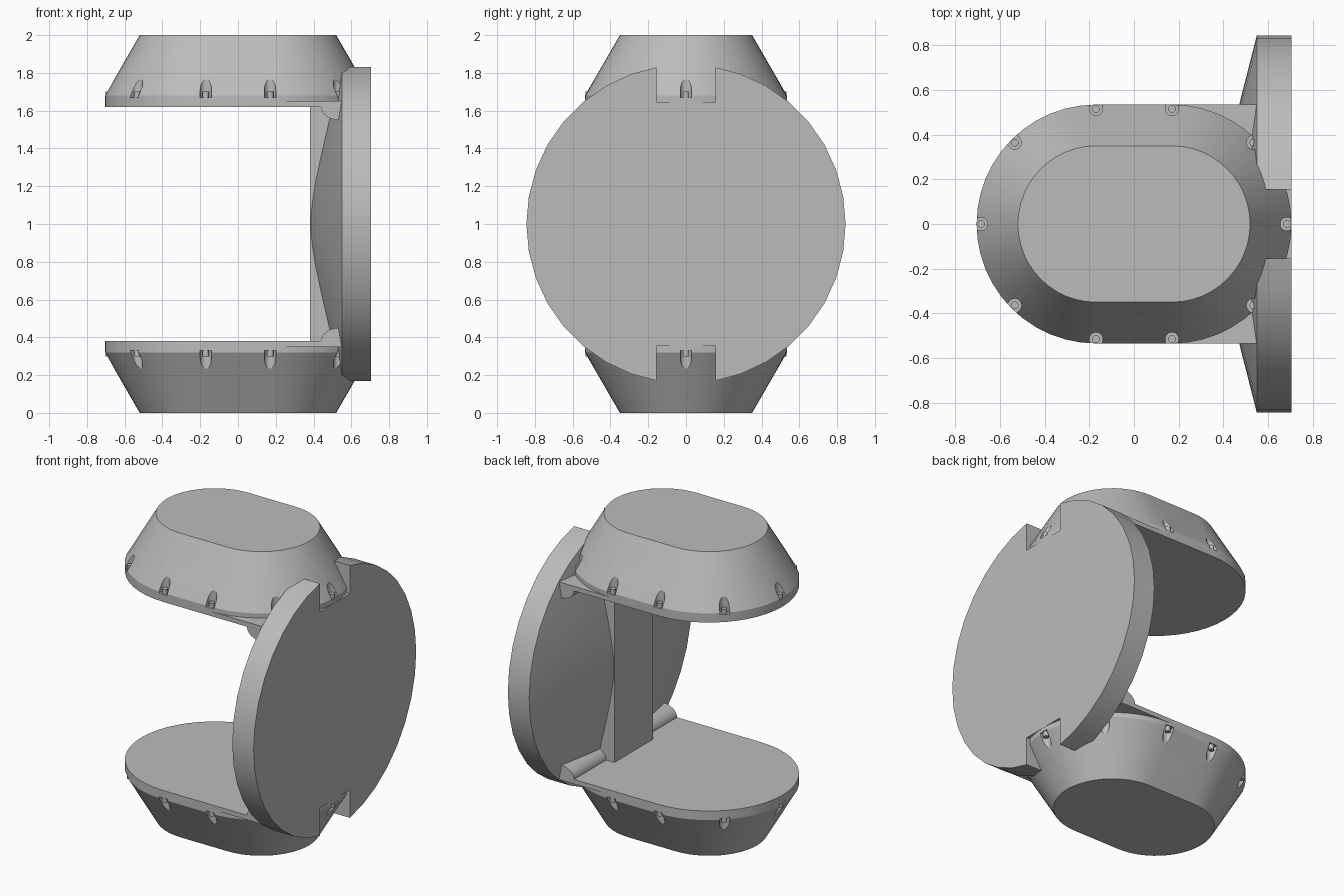
import bpy
import bmesh
from math import cos, sin, pi, radians
from mathutils import Matrix, Vector

if "Cube" in bpy.data.objects:
    bpy.data.objects.remove(bpy.data.objects["Cube"])

grey = bpy.data.materials.new("plain grey")
grey.use_nodes = True
grey.diffuse_color = (0.5, 0.5, 0.5, 1)
grey.node_tree.nodes["Principled BSDF"].inputs["Base Color"].default_value = (0.5, 0.5, 0.5, 1)

HALF = 0.17            # half of the straight side of each pod
MID = 1.0              # mirror height


def add_loft(bm, rings):
    """Skin a list of equal-length point rings and cap both ends."""
    loops = [[bm.verts.new(p) for p in ring] for ring in rings]
    n = len(loops[0])
    for a, b in zip(loops, loops[1:]):
        for i in range(n):
            bm.faces.new((a[i], a[(i + 1) % n], b[(i + 1) % n], b[i]))
    bm.faces.new(loops[0][::-1])
    bm.faces.new(loops[-1])


def add_box(bm, lo, hi):
    lo, hi = Vector(lo), Vector(hi)
    m = Matrix.Translation((lo + hi) / 2) @ Matrix.Diagonal((*(hi - lo), 1))
    bmesh.ops.create_cube(bm, size=1, matrix=m)


def flip(bm):
    """Reflect the mesh about mid height."""
    for v in bm.verts:
        v.co.z = 2 * MID - v.co.z


def make(name, bm, smooth=True):
    bmesh.ops.recalc_face_normals(bm, faces=bm.faces)
    me = bpy.data.meshes.new(name)
    bm.to_mesh(me)
    bm.free()
    me.materials.append(grey)
    ob = bpy.data.objects.new(name, me)
    bpy.context.collection.objects.link(ob)
    return ob


def activate(ob):
    bpy.ops.object.select_all(action='DESELECT')
    ob.select_set(True)
    bpy.context.view_layer.objects.active = ob


def cut(ob, cutter):
    activate(ob)
    mod = ob.modifiers.new("cut", 'BOOLEAN')
    mod.operation = 'DIFFERENCE'
    mod.solver = 'EXACT'
    mod.object = cutter
    bpy.ops.object.modifier_apply(modifier=mod.name)
    bpy.data.objects.remove(cutter)


def smooth(ob):
    activate(ob)
    bpy.ops.object.shade_smooth_by_angle(angle=radians(20))


def stadium(r, z, steps=24):
    pts = []
    for side in (1, -1):
        for i in range(steps + 1):
            a = pi * i / steps - pi / 2
            pts.append((side * (HALF + r * cos(a)), side * r * sin(a), z))
    return pts


def bolt_spots():
    """Bolt centre and outward angle, five around each rounded end."""
    for side in (0, pi):
        for k in range(-2, 3):
            a = k * pi / 4
            c = Vector((HALF + 0.515 * cos(a), 0.515 * sin(a), 0))
            yield Matrix.Rotation(side, 4, 'Z') @ Matrix.Translation(c) @ Matrix.Rotation(a, 4, 'Z')


def slot_ring(m, z, r=0.03):
    """U-shaped outline, round inside and open outwards."""
    arc = [(r * cos(a), r * sin(a)) for a in (pi / 2 + pi * i / 10 for i in range(11))]
    return [m @ Vector((x, y, z)) for x, y in arc + [(0.1, -r), (0.1, r)]]


for level in ("upper", "lower"):
    # Tapered pod with bolt pockets
    pod, pockets, bolts, flange = (bmesh.new() for _ in range(4))
    add_loft(pod, [stadium(0.535, 1.62), stadium(0.535, 1.68), stadium(0.35, 2.0)])
    for m in bolt_spots():
        add_loft(pockets, [slot_ring(m, 1.67), slot_ring(m, 1.85)])
        bmesh.ops.create_cone(bolts, cap_ends=True, segments=16, radius1=0.017, radius2=0.017,
                              depth=0.04, matrix=m @ Matrix.Translation((0, 0, 1.682)))
    # Flat flange and curved fillet joining the pod to the disc
    add_box(flange, (HALF, -0.535, 1.62), (0.56, 0.535, 1.65))
    curve = [(0.535 - 0.095 * sin(a), 1.55 + 0.07 * (1 - cos(a)))
             for a in (pi / 2 * i / 8 for i in range(9))]
    profile = [(0.56, 1.55)] + curve + [(0.44, 1.63), (0.56, 1.63)]
    add_loft(flange, [[(x, y, z) for x, z in profile] for y in (-0.535, 0.535)])
    if level == "lower":
        for bm in (pod, pockets, bolts, flange):
            flip(bm)
    pod_ob = make(level + "_pod", pod)
    cut(pod_ob, make(level + "_pocket_cutter", pockets))
    for ob in (pod_ob, make(level + "_bolts", bolts), make(level + "_flange", flange)):
        smooth(ob)

# Upright disc with a shallow conical inner side
disc = bmesh.new()
SEG = 36
add_loft(disc, [[(x, r * cos(2 * pi * i / SEG), MID + r * sin(2 * pi * i / SEG)) for i in range(SEG)]
                for x, r in ((0.381, 0.18), (0.55, 0.845), (0.705, 0.845))])
disc_ob = make("side_disc", disc)
notches = bmesh.new()
add_box(notches, (0.3, -0.155, 1.645), (0.9, 0.155, 2.1))
add_box(notches, (0.3, -0.155, -0.1), (0.9, 0.155, 0.355))
cut(disc_ob, make("notch_cutter", notches))
smooth(disc_ob)

# Flat post between the pods
post = bmesh.new()
add_box(post, (0.38, -0.2, 0.37), (0.56, 0.2, 1.63))
make("post", post)
